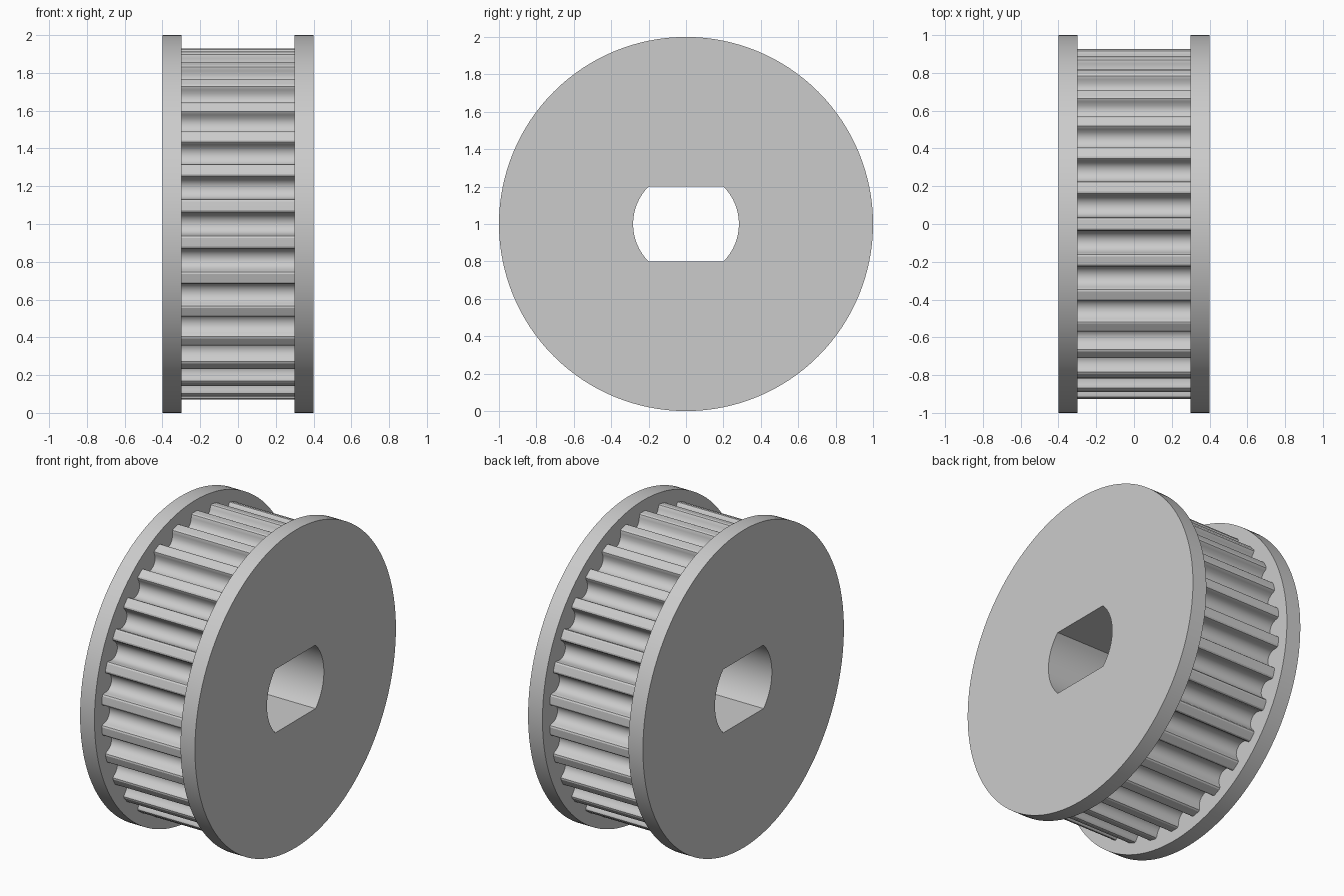
import bpy, bmesh
from math import sin, cos, asin, pi, radians, hypot, sqrt

if "Cube" in bpy.data.objects:
    bpy.data.objects.remove(bpy.data.objects["Cube"], do_unlink=True)

FLANGE_R, BELT_R, TEETH = 1.0, 0.9295, 30
BORE_R, BORE_FLAT = 0.283, 0.2
INNER_X, OUTER_X = 0.3, 0.4

grey = bpy.data.materials.new("light_grey")
grey.use_nodes = True
colour = (0.6, 0.6, 0.6, 1)
grey.diffuse_color = colour
grey.node_tree.nodes["Principled BSDF"].inputs["Base Color"].default_value = colour


def circle(radius, count):
    return [(radius * cos(2 * pi * i / count), radius * sin(2 * pi * i / count))
            for i in range(count)]


def bore_outline(steps=16):
    # Round hole with two parallel flats, above and below
    half = asin(BORE_FLAT / BORE_R)
    return [(BORE_R * cos(a), BORE_R * sin(a))
            for centre in (0, pi)
            for a in (centre - half + 2 * half * i / steps for i in range(steps + 1))]


def toothed_outline():
    # Half groove: (half width, depth), from the lip to the bottom
    half = [(0.0747, 0), (0.0648, 0.0037), (0.0598, 0.0131), (0.0579, 0.0238),
            (0.0547, 0.0343), (0.0505, 0.0444), (0.0452, 0.0540),
            (0.0358, 0.0637), (0.0248, 0.0707), (0.0127, 0.0750), (0, 0.0764)]
    groove = [(-w, d) for w, d in half] + half[-2::-1]
    lip = sqrt(BELT_R ** 2 - half[0][0] ** 2)
    points = []
    for t in range(TEETH):
        a = 2 * pi * t / TEETH
        for w, d in groove:
            r = lip - d
            points.append((r * cos(a) - w * sin(a), r * sin(a) + w * cos(a)))
        # Middle of the tooth land keeps it on the outer circle
        m = a + pi / TEETH
        points.append((BELT_R * cos(m), BELT_R * sin(m)))
    return points


def bored_plate(name, outline, x0, x1):
    # Fill between the outline and the bore, then extrude along x
    bm = bmesh.new()
    edges = []
    for loop in (outline, bore_outline()):
        verts = [bm.verts.new((x0, y, z + FLANGE_R)) for y, z in loop]
        edges += [bm.edges.new((v, verts[i - 1])) for i, v in enumerate(verts)]
    bmesh.ops.triangle_fill(bm, edges=edges, use_beauty=True)
    result = bmesh.ops.extrude_face_region(bm, geom=bm.faces[:], use_keep_orig=True)
    moved = [g for g in result["geom"] if isinstance(g, bmesh.types.BMVert)]
    bmesh.ops.translate(bm, verts=moved, vec=(x1 - x0, 0, 0))
    bmesh.ops.recalc_face_normals(bm, faces=bm.faces[:])
    mesh = bpy.data.meshes.new(name)
    bm.to_mesh(mesh)
    bm.free()
    mesh.materials.append(grey)
    obj = bpy.data.objects.new(name, mesh)
    bpy.context.collection.objects.link(obj)
    bpy.ops.object.select_all(action='DESELECT')
    obj.select_set(True)
    bpy.context.view_layer.objects.active = obj
    bpy.ops.object.shade_smooth_by_angle(angle=radians(20))
    return obj


# Toothed drum between two plain flanges
bored_plate("toothed_drum", toothed_outline(), -INNER_X, INNER_X)
bored_plate("left_flange", circle(FLANGE_R, 128), INNER_X, OUTER_X)
bored_plate("right_flange", circle(FLANGE_R, 128), -OUTER_X, -INNER_X)
